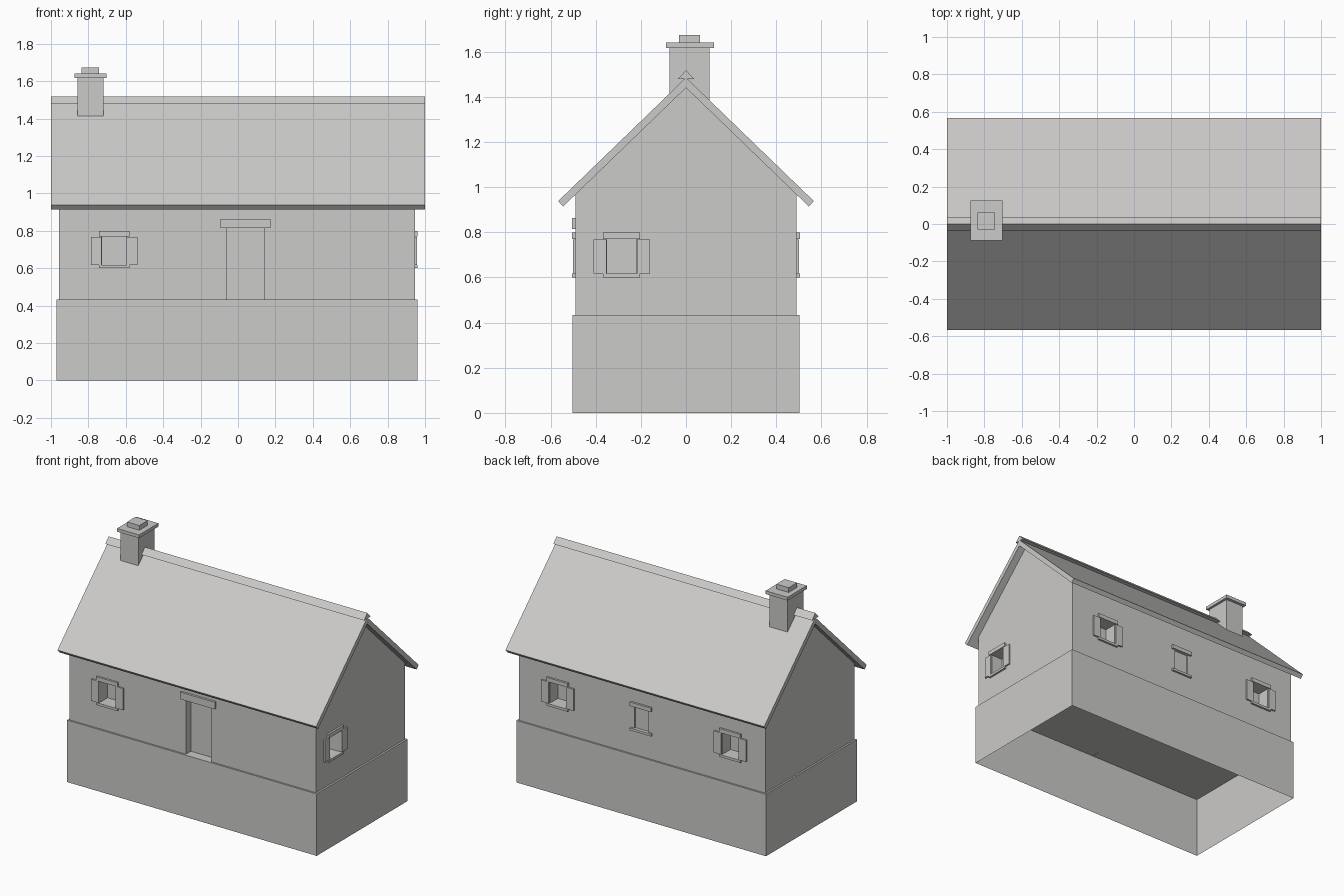
import bpy
import bmesh
from mathutils import Matrix, Vector

cube = bpy.data.objects.get("Cube")
if cube:
    bpy.data.objects.remove(cube, do_unlink=True)

# One plain material
GREY = (0.6, 0.595, 0.585, 1.0)
stone = bpy.data.materials.new("warm_grey")
stone.use_nodes = True
stone.diffuse_color = GREY
stone.node_tree.nodes["Principled BSDF"].inputs["Base Color"].default_value = GREY


def finish(name, bm):
    bmesh.ops.recalc_face_normals(bm, faces=bm.faces)
    mesh = bpy.data.meshes.new(name)
    bm.to_mesh(mesh)
    bm.free()
    mesh.materials.append(stone)
    obj = bpy.data.objects.new(name, mesh)
    bpy.context.collection.objects.link(obj)
    return obj


def box(name, low, high, matrix=Matrix(), open_bottom=False):
    """Box between two corners, optionally placed by a matrix."""
    low, high = Vector(low), Vector(high)
    bm = bmesh.new()
    bmesh.ops.create_cube(bm, size=1)
    bmesh.ops.scale(bm, vec=high - low, verts=bm.verts)
    bmesh.ops.translate(bm, vec=(low + high) / 2, verts=bm.verts)
    if open_bottom:
        under = [f for f in bm.faces if f.normal.z < -0.5]
        bmesh.ops.delete(bm, geom=under, context='FACES')
    bmesh.ops.transform(bm, matrix=matrix, verts=bm.verts)
    return finish(name, bm)


def prism(name, profile, x0, x1):
    """Extrude a (y, z) profile along x."""
    bm = bmesh.new()
    face = bm.faces.new([bm.verts.new((x0, y, z)) for y, z in profile])
    out = bmesh.ops.extrude_face_region(bm, geom=[face])
    moved = [v for v in out["geom"] if isinstance(v, bmesh.types.BMVert)]
    bmesh.ops.translate(bm, vec=(x1 - x0, 0, 0), verts=moved)
    return finish(name, bm)


def wall_frame(side, along):
    """Frame on a wall: local x runs along it, local -y points outward."""
    turn, origin = {
        "front": (0, (along, -0.49, 0)),
        "back": (180, (along, 0.49, 0)),
        "right": (90, (0.947, along, 0)),
    }[side]
    return Matrix.Translation(origin) @ Matrix.Rotation(turn * 3.14159265 / 180, 4, 'Z')


# Plinth, gabled walls and roof
box("plinth", (-0.97, -0.502, 0), (0.96, 0.502, 0.433), open_bottom=True)
walls = prism("walls", [(-0.49, 0.43), (0.49, 0.43), (0.49, 0.975),
                        (0, 1.45), (-0.49, 0.975)], -0.958, 0.947)
prism("roof", [(-0.566, 0.938), (0, 1.485), (0.566, 0.938),
               (0.544, 0.914), (0, 1.44), (-0.544, 0.914)], -1, 1)
prism("ridge_cap", [(-0.037, 1.478), (0.037, 1.478), (0, 1.517)], -1, 1)

# Chimney
box("chimney_stack", (-0.858, -0.073, 1.38), (-0.72, 0.104, 1.62))
box("chimney_slab", (-0.873, -0.088, 1.617), (-0.703, 0.125, 1.64))
box("chimney_pot", (-0.837, -0.03, 1.635), (-0.742, 0.062, 1.673))

cutters = []


def window(name, side, along, depth=0.09, half=0.065, shutters=True):
    """Recessed opening with lintel, sill and optional shutters."""
    m = wall_frame(side, along)
    cutters.append(box(name + "_cutter", (-half, -0.05, 0.615), (half, depth, 0.77), m))
    box(name + "_lintel", (-0.082, -0.014, 0.77), (0.082, 0.02, 0.798), m)
    box(name + "_sill", (-0.082, -0.014, 0.6), (0.082, 0.02, 0.617), m)
    if shutters:
        for label, s in (("a", -1), ("b", 1)):
            edges = sorted((s * 0.067, s * 0.125))
            box(f"{name}_shutter_{label}", (edges[0], -0.011, 0.617),
                (edges[1], 0.01, 0.768), m)


window("front_window", "front", -0.662)
window("gable_window", "right", -0.285)
window("back_window_left", "back", 0.645)
window("back_window_right", "back", -0.69)
window("blind_window", "back", 0.0, depth=0.01, half=0.055, shutters=False)

# Door recess and lintel
door = wall_frame("front", 0.04)
cutters.append(box("door_cutter", (-0.1, -0.05, 0.4), (0.1, 0.055, 0.815), door))
box("door_lintel", (-0.134, -0.015, 0.815), (0.134, 0.02, 0.864), door)

# Cut every opening out of the walls
for cutter in cutters:
    cutter.hide_render = True
    mod = walls.modifiers.new(cutter.name, 'BOOLEAN')
    mod.operation = 'DIFFERENCE'
    mod.solver = 'EXACT'
    mod.object = cutter
bpy.context.view_layer.objects.active = walls
for mod in list(walls.modifiers):
    bpy.ops.object.modifier_apply(modifier=mod.name)
for cutter in cutters:
    bpy.data.objects.remove(cutter, do_unlink=True)
